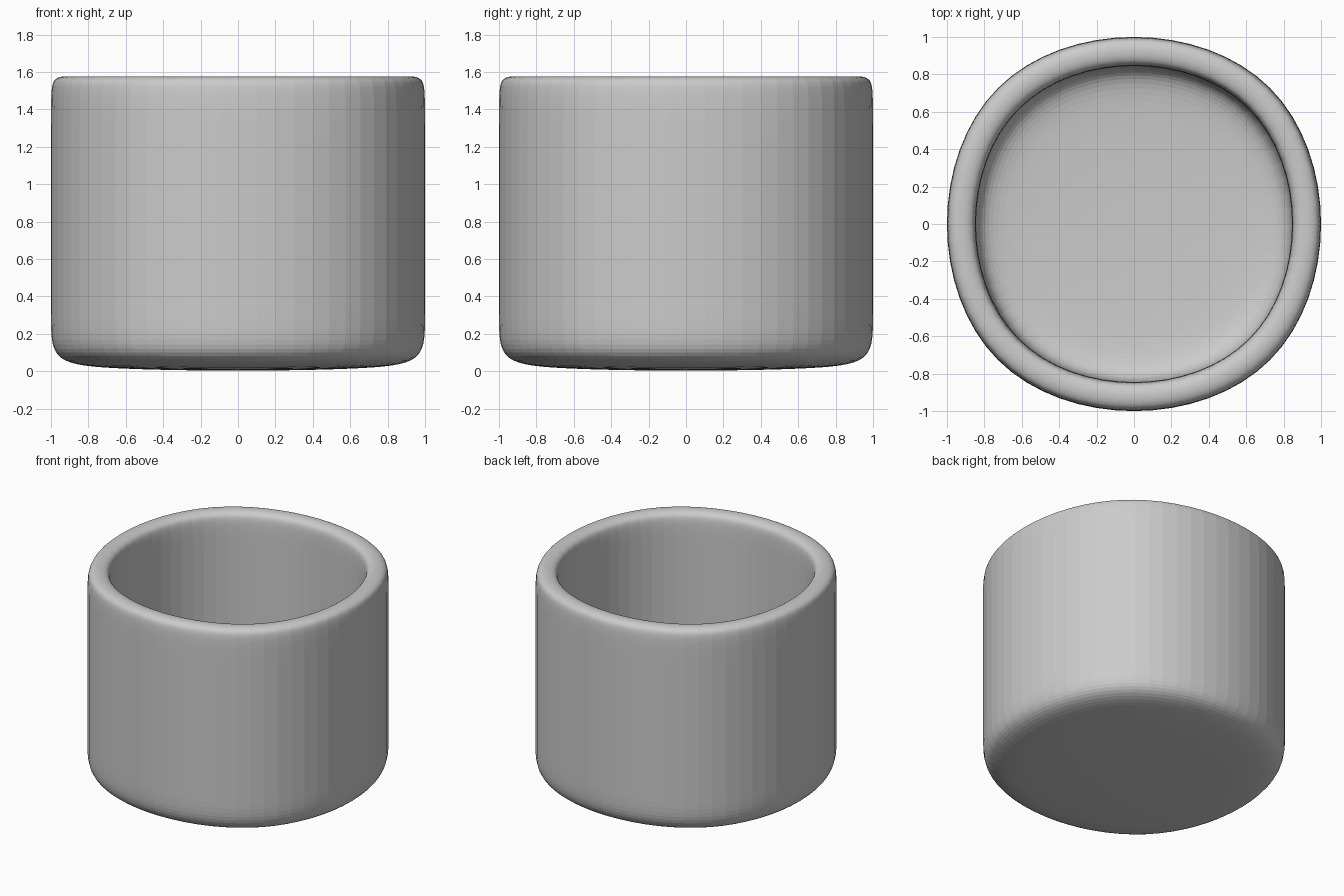
import bpy, bmesh

if "Cube" in bpy.data.objects:
    bpy.data.objects.remove(bpy.data.objects["Cube"])

# Square control cage: subdivision turns each square ring into a soft round.
K = 1.091                      # cage half-width that relaxes to radius 1
OUTER, INNER = 1.0 * K, 0.845 * K
TOP, BASE, FLOOR, HOLD = 1.582, -0.006, 0.15, 0.12

# (half-width, height) from outer bottom, over the rim, to the inner floor
profile = [
    (OUTER, BASE), (OUTER, BASE + HOLD), (OUTER, TOP - HOLD), (OUTER, TOP),
    (INNER, TOP), (INNER, TOP - HOLD), (INNER, FLOOR + HOLD), (INNER, FLOOR),
]

bm = bmesh.new()
rings = [[bm.verts.new((sx * r, sy * r, z))
          for sx, sy in ((-1, -1), (1, -1), (1, 1), (-1, 1))]
         for r, z in profile]

# Walls and rim
for a, b in zip(rings, rings[1:]):
    for i in range(4):
        j = (i + 1) % 4
        bm.faces.new((a[i], a[j], b[j], b[i]))

# Outer bottom and inner floor
bm.faces.new(rings[0][::-1])
bm.faces.new(rings[-1])
bmesh.ops.recalc_face_normals(bm, faces=bm.faces[:])

mesh = bpy.data.meshes.new("cup_body")
bm.to_mesh(mesh)
bm.free()
cup = bpy.data.objects.new("cup_body", mesh)
bpy.context.collection.objects.link(cup)

# Rounding
sub = cup.modifiers.new("rounding", 'SUBSURF')
sub.levels = sub.render_levels = 4
